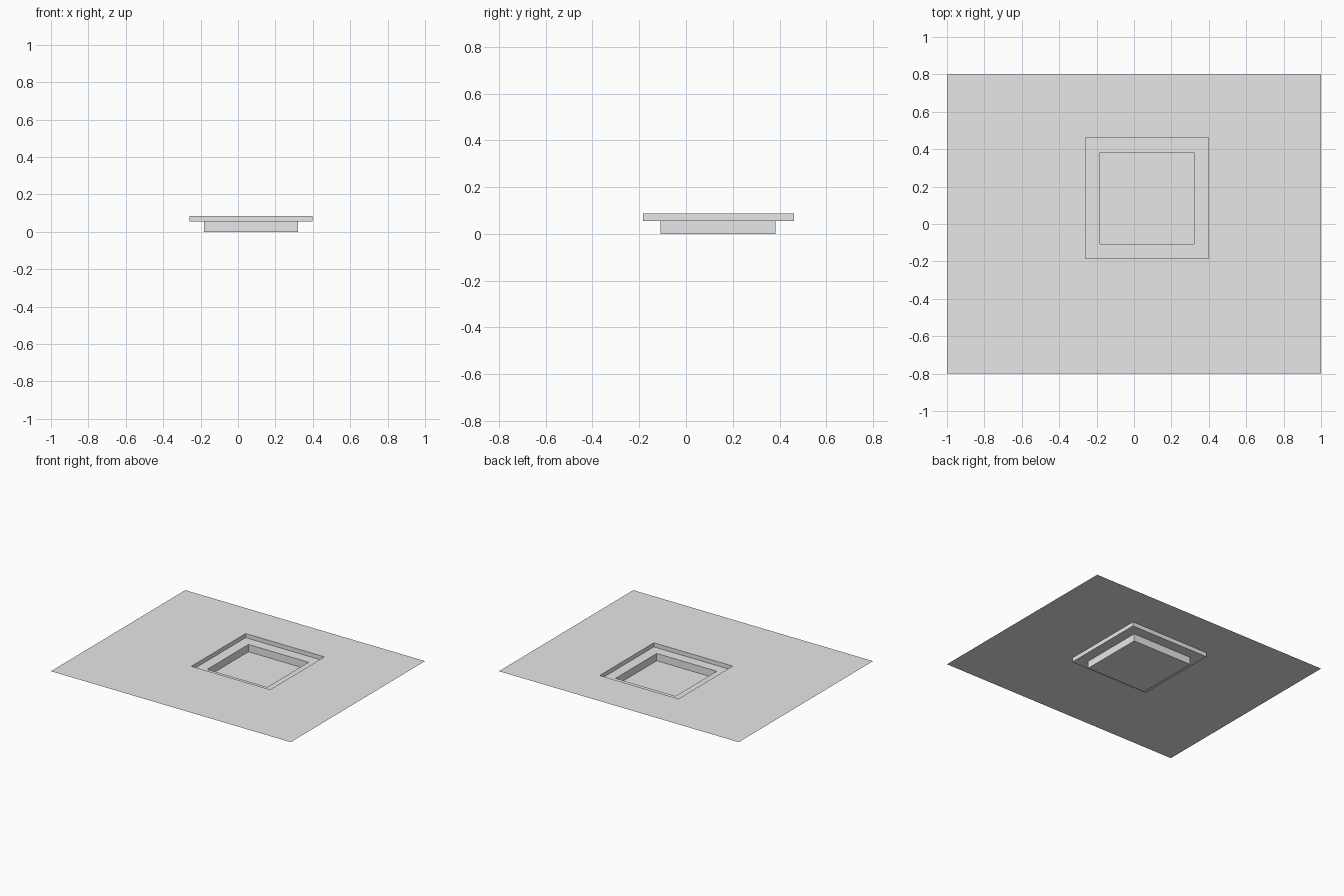
import bpy
import bmesh

cube = bpy.data.objects.get("Cube")
if cube:
    bpy.data.objects.remove(cube, do_unlink=True)

# Plain grey finish
grey = bpy.data.materials.new("light_grey")
grey.use_nodes = True
colour = (0.8, 0.8, 0.8, 1.0)
grey.diffuse_color = colour
grey.node_tree.nodes["Principled BSDF"].inputs["Base Color"].default_value = colour

# Rectangles as (left x, right x, front y, back y)
SHEET = (-1.0, 1.0, -0.8, 0.8)
OPENING = (-0.26, 0.397, -0.184, 0.462)
WELL = (-0.181, 0.32, -0.108, 0.383)
TOP, STEP, FLOOR = 0.086, 0.055, 0.0


def add_ring(bm, rect, z):
    x0, x1, y0, y1 = rect
    return [bm.verts.new((x, y, z)) for x, y in ((x0, y0), (x1, y0), (x1, y1), (x0, y1))]


def build_part(name, levels, closed=False):
    """Join successive rectangles with quads, optionally filling the last."""
    bm = bmesh.new()
    rings = [add_ring(bm, rect, z) for rect, z in levels]
    for outer, inner in zip(rings, rings[1:]):
        for i in range(4):
            j = (i + 1) % 4
            bm.faces.new((outer[i], outer[j], inner[j], inner[i]))
    if closed:
        bm.faces.new(rings[-1])
    mesh = bpy.data.meshes.new(name)
    bm.to_mesh(mesh)
    bm.free()
    mesh.materials.append(grey)
    obj = bpy.data.objects.new(name, mesh)
    bpy.context.collection.objects.link(obj)
    return obj


# Thin flat sheet around the opening
build_part("ground_sheet", [(SHEET, TOP), (OPENING, TOP)])

# Upper walls and the ledge
build_part("recess_ledge", [(OPENING, TOP), (OPENING, STEP), (WELL, STEP)])

# Lower walls and the floor
build_part("recess_well", [(WELL, STEP), (WELL, FLOOR)], closed=True)
